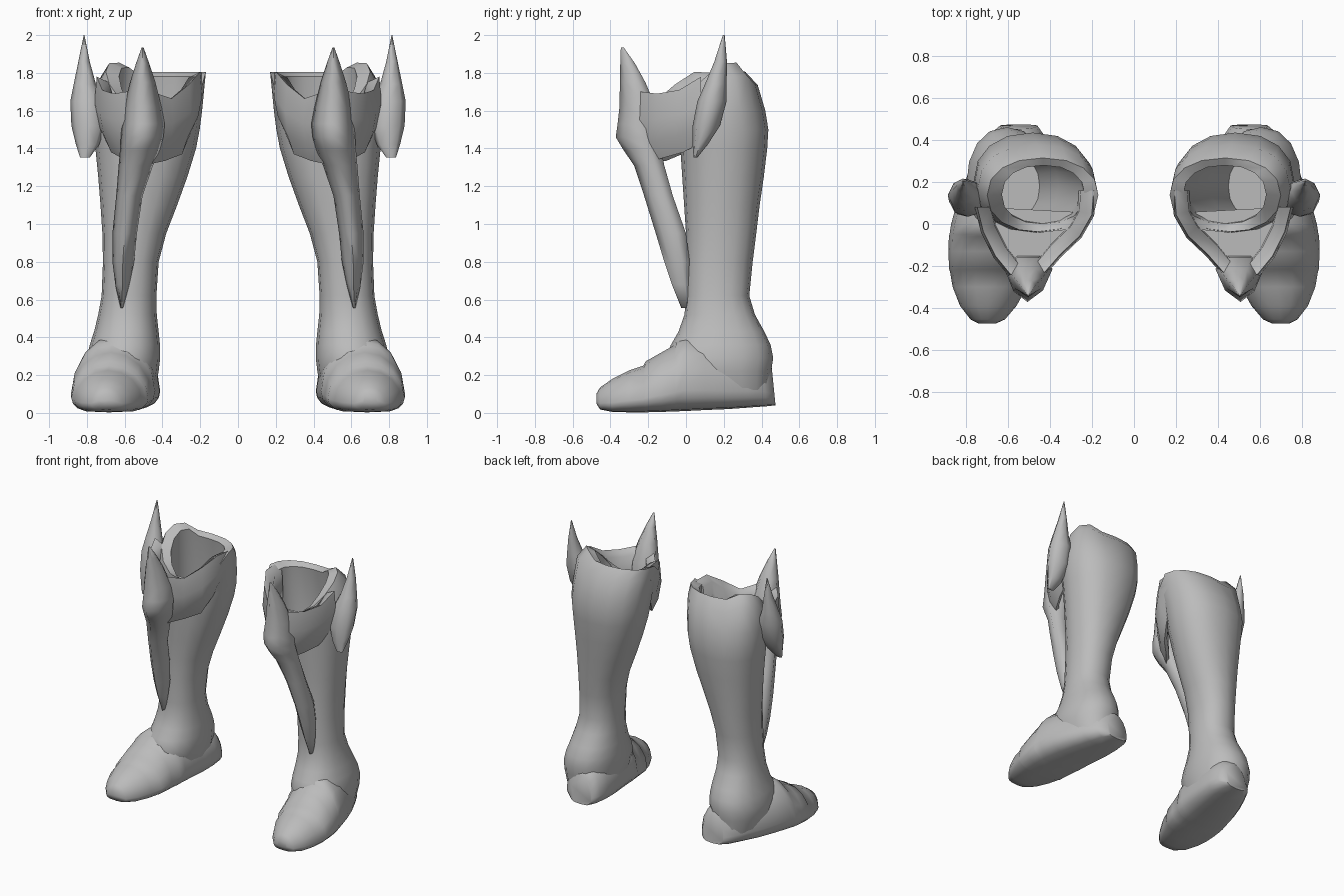
import bpy, bmesh, math

STEEL = bpy.data.materials.new("grey steel")
STEEL.diffuse_color = (0.5, 0.5, 0.5, 1)
TAU = math.tau


def loft(name, rings, cap_start=True, cap_end=True, angle=50):
    """Skin closed rings of equal length and mirror the part to the other boot."""
    bm = bmesh.new()
    vr = [[bm.verts.new(p) for p in r] for r in rings]
    n = len(vr[0])
    for a, b in zip(vr, vr[1:]):
        for i in range(n):
            j = (i + 1) % n
            bm.faces.new((a[i], a[j], b[j], b[i]))
    if cap_start:
        bm.faces.new(vr[0][::-1])
    if cap_end:
        bm.faces.new(vr[-1])
    if len(rings) > 1:
        bmesh.ops.recalc_face_normals(bm, faces=bm.faces)
    me = bpy.data.meshes.new(name)
    bm.to_mesh(me)
    bm.free()
    ob = bpy.data.objects.new(name, me)
    bpy.context.collection.objects.link(ob)
    me.materials.append(STEEL)
    bpy.ops.object.select_all(action='DESELECT')
    ob.select_set(True)
    bpy.context.view_layer.objects.active = ob
    bpy.ops.object.shade_smooth_by_angle(angle=math.radians(angle))
    mod = ob.modifiers.new("other boot", 'MIRROR')
    mod.use_mirror_merge = False
    return ob


def oval(z, x0, x1, y0, y1, n=16, power=0.9):
    """Horizontal squarish oval; z is a height or a rule of the angle."""
    pts = []
    for i in range(n):
        a = TAU * i / n
        h = z(a) if callable(z) else z
        c, s = math.cos(a), math.sin(a)
        c, s = (math.copysign(abs(v) ** power, v) for v in (c, s))
        pts.append(((x0 + x1) / 2 + (x1 - x0) / 2 * c,
                    (y0 + y1) / 2 + (y1 - y0) / 2 * s, h))
    return pts


def rim(offset):
    """Top edge: dips at the front, peaks at the outer back."""
    def height(a):
        dip = 0.22 * max(0, -math.sin(a)) ** 1.3
        peak = 0.065 * max(0, math.cos(a - 0.6)) ** 16
        return 1.805 - dip + peak + offset
    return height


# Shaft: ankle flare, outer wall up to the rim, then down the inside
loft("boot_shaft", [oval(*r) for r in [
    (0.12, .44, .77, -.05, .44), (0.22, .42, .80, -.10, .45),
    (0.29, .412, .80, -.11, .462), (0.36, .413, .785, -.08, .448),
    (0.43, .42, .762, -.04, .415), (0.52, .43, .74, -.008, .365),
    (0.62, .432, .722, .00, .335), (0.80, .42, .715, .00, .353),
    (0.95, .38, .718, .00, .372), (1.10, .322, .728, -.01, .39),
    (1.25, .268, .74, -.02, .412), (1.40, .222, .755, -.03, .43),
    (1.50, .203, .765, -.035, .436), (1.60, .19, .762, -.04, .42),
    (rim(-.07), .177, .745, -.04, .38), (rim(0), .17, .70, -.04, .315),
    (rim(-.025), .235, .63, .00, .28), (1.45, .25, .66, .02, .33),
    (1.10, .36, .68, .03, .34), (0.80, .45, .68, .04, .32)]])


def foot_ring(y, x0, x1, z0, z1, n=16):
    """Upright section with a flattened sole and a domed top; the heel leans."""
    pts, h = [], z1 - z0
    for i in range(n):
        a = TAU * i / n
        c, s = math.cos(a), math.sin(a)
        if s < 0:
            c = math.copysign(abs(c) ** 0.5, c)
            z = z0 + h * .28 * (1 + s)
        else:
            z = z0 + h * (.28 + .72 * s)
        lean = .1 * z if y > .4 else 0
        pts.append(((x0 + x1) / 2 + (x1 - x0) / 2 * c, y - lean, z))
    return pts


# Foot: toe to heel, with small steps where the plates overlap
loft("foot", [foot_ring(*r) for r in [
    (-.475, .66, .74, .05, .10), (-.455, .615, .78, .018, .135),
    (-.39, .56, .83, .005, .18), (-.30, .51, .865, .003, .225),
    (-.225, .485, .878, .003, .25), (-.215, .475, .882, .003, .272),
    (-.13, .46, .885, .005, .32), (-.06, .445, .883, .008, .36),
    (-.05, .44, .88, .008, .38), (.00, .435, .872, .01, .405),
    (.10, .425, .845, .015, .39), (.22, .415, .80, .02, .36),
    (.33, .412, .75, .028, .34), (.43, .425, .70, .035, .31),
    (.478, .46, .64, .04, .25)]], angle=60)


def blade_ring(z, x0, x1, y0, y1, ridge):
    """Section with a front ridge, rounded cheeks and a flat back."""
    w, d = x1 - x0, y1 - y0
    return [(ridge, y0, z), (x0 + w * .8, y0 + d * .22, z), (x1, y0 + d * .7, z),
            (x0 + w * .75, y1, z), (x0 + w * .25, y1, z),
            (x0, y0 + d * .7, z), (x0 + w * .2, y0 + d * .22, z)]


# Knee guard: tall spike running down into a strap on the shin
loft("knee_guard", [blade_ring(*r) for r in [
    (1.935, .50, .51, -.345, -.33, .505), (1.85, .47, .54, -.348, -.27, .505),
    (1.75, .437, .572, -.35, -.215, .505), (1.62, .405, .605, -.352, -.16, .505),
    (1.53, .388, .615, -.362, -.15, .505), (1.46, .395, .62, -.372, -.14, .508),
    (1.39, .415, .625, -.33, -.13, .515), (1.31, .45, .632, -.275, -.115, .535),
    (1.15, .505, .645, -.222, -.07, .575), (.95, .535, .665, -.16, .00, .60),
    (.80, .55, .665, -.115, .02, .61), (.68, .575, .65, -.075, .02, .612),
    (.555, .608, .622, -.025, .02, .615)]], angle=80)

# Knee band: wraps around the guard, tucking in below to meet the shaft
band, outline = [], []
for x, y, nx, ny, low, high in [
        (.18, .16, 1, 0, 1.56, 1.80), (.19, .04, .95, .3, 1.48, 1.805),
        (.25, -.065, .7, .7, 1.37, 1.74), (.345, -.155, .6, .8, 1.335, 1.665),
        (.42, -.24, .5, .85, 1.32, 1.69), (.51, -.31, 0, 1, 1.33, 1.72),
        (.60, -.245, -.6, .8, 1.33, 1.70), (.67, -.16, -.8, .6, 1.35, 1.69),
        (.73, -.04, -.9, .4, 1.38, 1.71), (.76, .08, -1, 0, 1.43, 1.78)]:
    t, mid = .075, low + .6 * (high - low)
    band.append([(x + nx * .065, y + ny * .065, low),
                 (x + nx * .022, y + ny * .022, low + .09), (x, y, mid),
                 (x + nx * .012, y + ny * .012, high),
                 (x + nx * t, y + ny * t, high - .03),
                 (x + nx * (t + .01), y + ny * (t + .01), low + .02)])
    outline.append((x + nx * .05, y + ny * .05))
loft("knee_band", band, angle=70)

# Shelf: thin sheet closing the space between the knee band and the shin
loft("knee_shelf", [[(x, y, 1.55) for x, y in outline[1:]]], cap_start=False)

# Side fin: swollen base on the outer calf, rising to a sharp point
loft("side_fin", [oval(*r, n=8, power=1) for r in [
    (1.352, .785, .836, .04, .06), (1.42, .735, .858, .035, .115),
    (1.52, .70, .882, .035, .18), (1.65, .71, .888, .06, .215),
    (1.74, .752, .87, .10, .215), (1.86, .785, .845, .15, .217),
    (2.0, .813, .817, .195, .205)]], angle=60)
